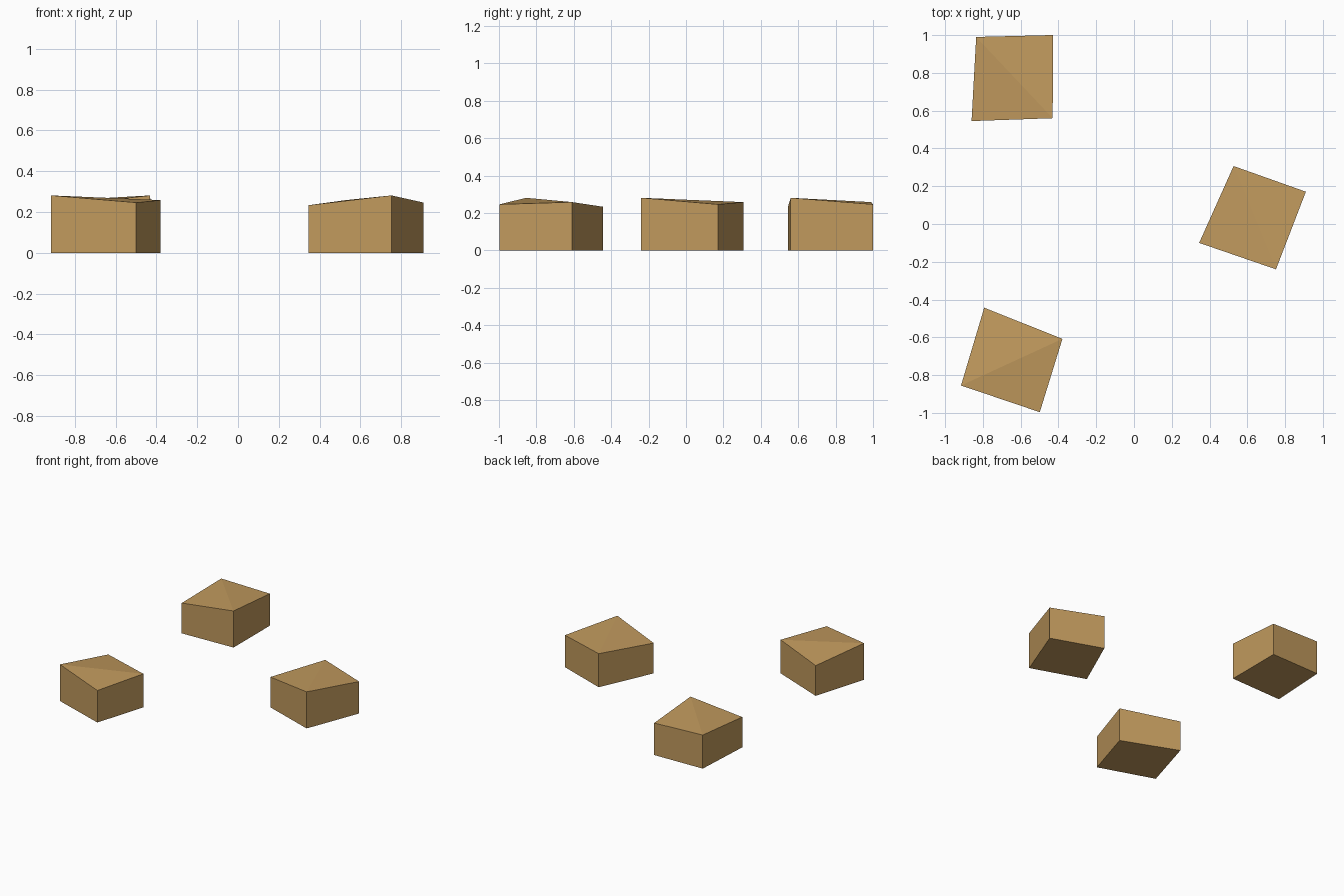
import bpy, bmesh
from math import radians

if "Cube" in bpy.data.objects:
    bpy.data.objects.remove(bpy.data.objects["Cube"])

# Block plan corners (counter-clockwise) and the height of each corner
PLAN = [(0, 0), (0.43, 0), (0.446, 0.44), (0.04, 0.444)]
HEIGHTS = [0.233, 0.281, 0.246, 0.258]

wood = bpy.data.materials.new("tan_wood")
wood.diffuse_color = (0.53, 0.32, 0.11, 1)
wood.use_nodes = True
wood.node_tree.nodes["Principled BSDF"].inputs["Base Color"].default_value = wood.diffuse_color


def block_mesh():
    bm = bmesh.new()
    low = [bm.verts.new((x, y, 0)) for x, y in PLAN]
    high = [bm.verts.new((x, y, h)) for (x, y), h in zip(PLAN, HEIGHTS)]
    bm.faces.new(low[::-1])
    for i in range(4):
        j = (i + 1) % 4
        bm.faces.new((low[i], low[j], high[j], high[i]))
    # Top folds gently along the ridge between its two highest corners
    bm.faces.new((high[1], high[2], high[3]))
    bm.faces.new((high[1], high[3], high[0]))
    mesh = bpy.data.meshes.new("uneven_block")
    bm.to_mesh(mesh)
    bm.free()
    mesh.materials.append(wood)
    return mesh


# The same block placed three times with different turns
mesh = block_mesh()
for name, x, y, turn in [("back_left_block", -0.86, 0.545, 2),
                         ("right_block", 0.345, -0.10, -19),
                         ("front_left_block", -0.793, -0.443, 253.4)]:
    ob = bpy.data.objects.new(name, mesh)
    ob.location = (x, y, 0)
    ob.rotation_euler.z = radians(turn)
    bpy.context.collection.objects.link(ob)
